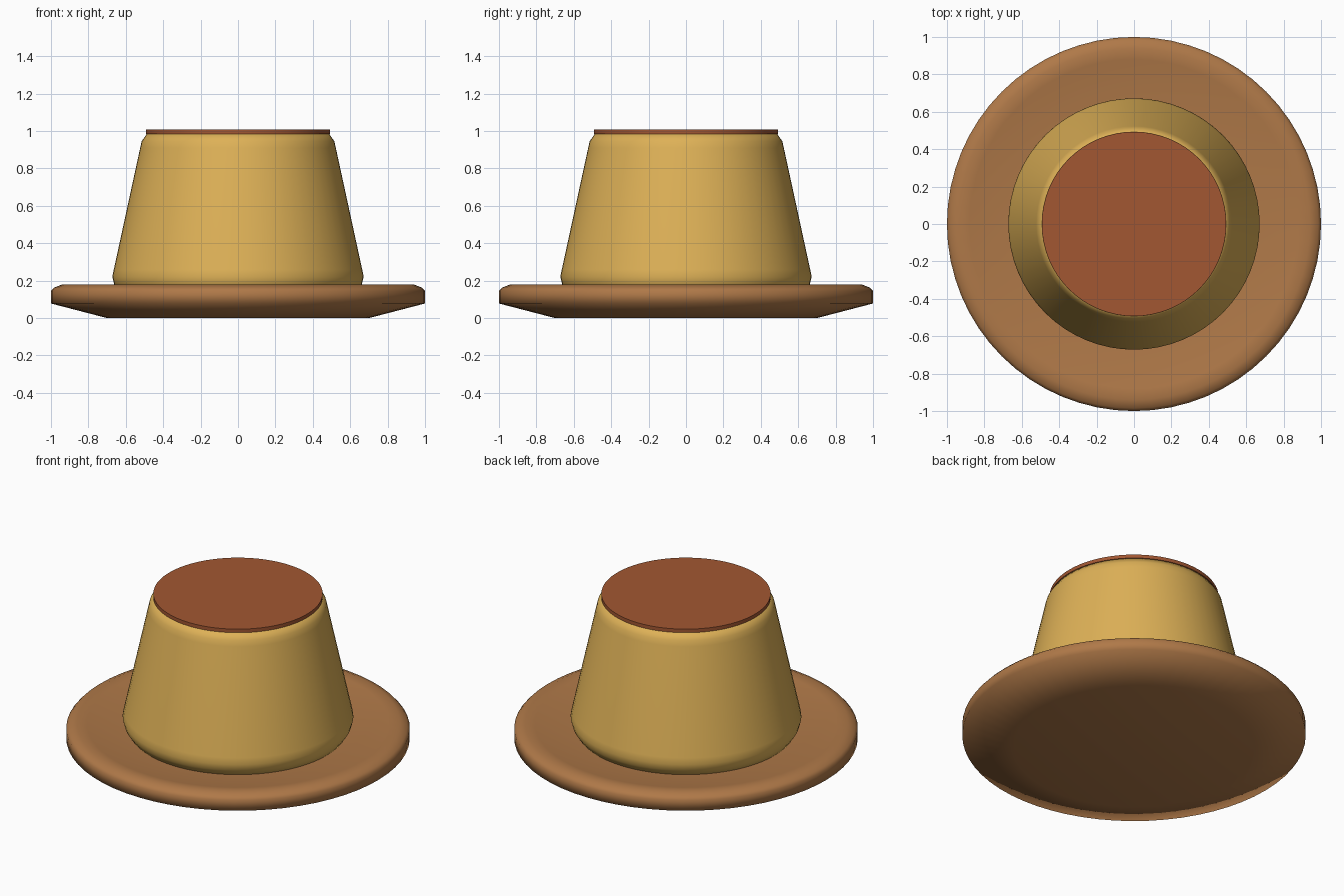
import bpy, bmesh, math

if "Cube" in bpy.data.objects:
    bpy.data.objects.remove(bpy.data.objects["Cube"])

SEGMENTS = 64


def material(name, rgb):
    m = bpy.data.materials.new(name)
    m.diffuse_color = (*rgb, 1.0)
    m.use_nodes = True
    m.node_tree.nodes["Principled BSDF"].inputs["Base Color"].default_value = m.diffuse_color
    return m


def lathe(name, profile, mat, angle):
    """Revolve an (r, z) profile around z; the end points lie on the axis."""
    bm = bmesh.new()
    rings = []
    for r, z in profile:
        if r == 0:
            rings.append([bm.verts.new((0, 0, z))] * SEGMENTS)
        else:
            rings.append([bm.verts.new((r * math.cos(2 * math.pi * i / SEGMENTS),
                                        r * math.sin(2 * math.pi * i / SEGMENTS), z))
                          for i in range(SEGMENTS)])
    for a, b in zip(rings, rings[1:]):
        for i in range(SEGMENTS):
            j = (i + 1) % SEGMENTS
            corners = list(dict.fromkeys((a[i], a[j], b[j], b[i])))
            bm.faces.new(corners)
    bmesh.ops.recalc_face_normals(bm, faces=bm.faces)
    mesh = bpy.data.meshes.new(name)
    bm.to_mesh(mesh)
    bm.free()
    mesh.materials.append(mat)
    obj = bpy.data.objects.new(name, mesh)
    bpy.context.collection.objects.link(obj)
    bpy.ops.object.select_all(action='DESELECT')
    obj.select_set(True)
    bpy.context.view_layer.objects.active = obj
    bpy.ops.object.shade_smooth_by_angle(angle=math.radians(angle))
    return obj


wood = material("warm_brown", (0.43, 0.19, 0.065))
custard = material("custard_yellow", (0.73, 0.44, 0.095))
caramel = material("caramel_brown", (0.36, 0.095, 0.032))

# Shallow dish with a sloping underside and rounded rim
lathe("plate", [(0, 0), (0.70, 0), (1.0, 0.078), (1.0, 0.145), (0.985, 0.162), (0.94, 0.18),
                (0.88, 0.172), (0.66, 0.14), (0, 0.14)], wood, 80)

# Tapered custard body with softened edges
lathe("pudding_body", [(0, 0.13), (0.63, 0.13), (0.662, 0.18), (0.672, 0.22), (0.664, 0.26),
                       (0.523, 0.91), (0.515, 0.945), (0.488, 0.985), (0, 0.99)],
      custard, 80)

# Thin caramel disc on top
lathe("caramel_top", [(0, 0.985), (0.493, 0.985), (0.493, 1.008), (0, 1.008)], caramel, 30)
